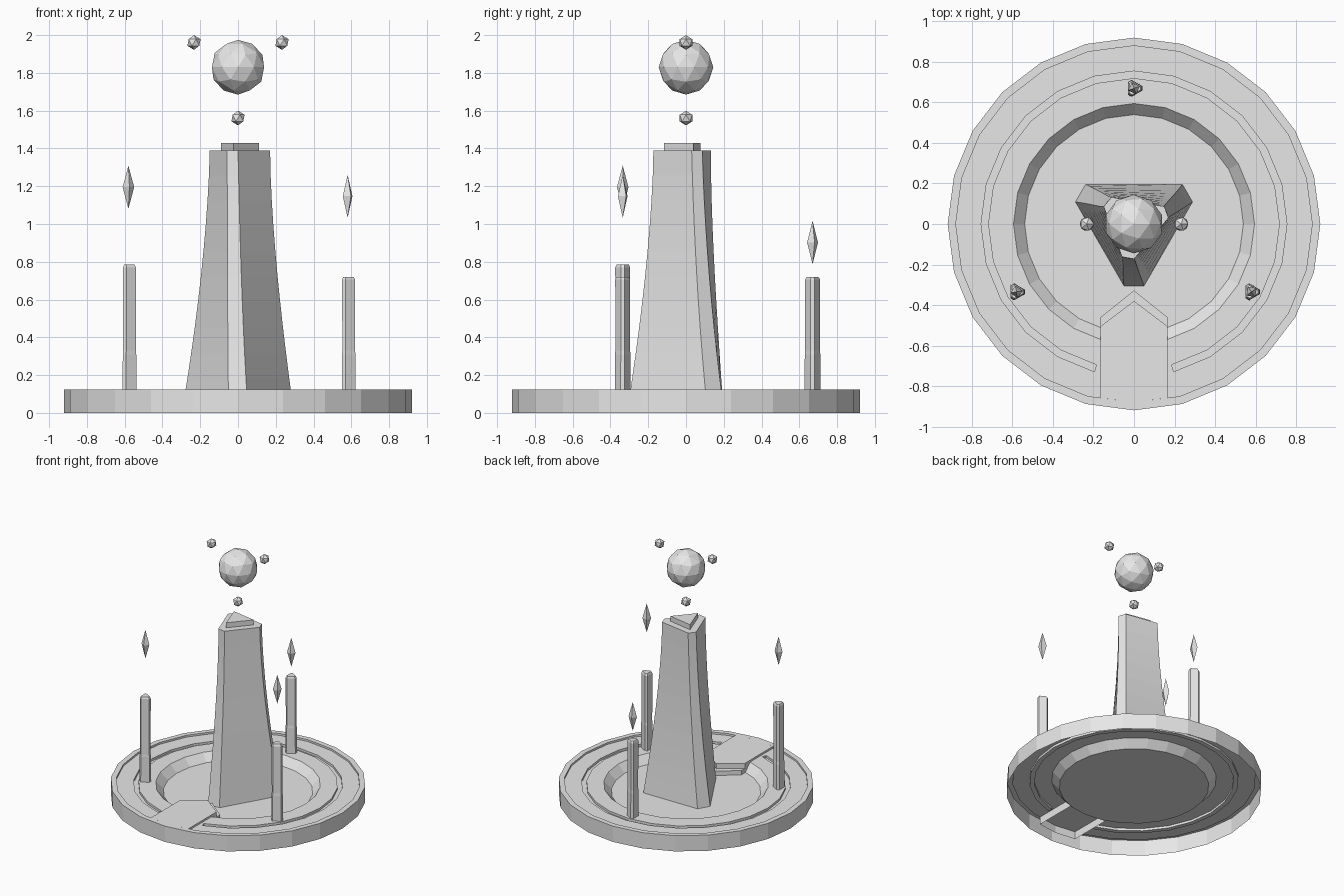
import bpy, bmesh, math
from mathutils import Matrix

if "Cube" in bpy.data.objects:
    bpy.data.objects.remove(bpy.data.objects["Cube"])

stone = bpy.data.materials.new("light_grey_stone")
stone.diffuse_color = (0.8, 0.8, 0.8, 1)
stone.use_nodes = True
stone.node_tree.nodes["Principled BSDF"].inputs["Base Color"].default_value = stone.diffuse_color


def finish(name, bm, loc=(0, 0, 0)):
    bmesh.ops.remove_doubles(bm, verts=bm.verts, dist=1e-5)
    mesh = bpy.data.meshes.new(name)
    bm.to_mesh(mesh)
    bm.free()
    mesh.materials.append(stone)
    ob = bpy.data.objects.new(name, mesh)
    ob.location = loc
    bpy.context.collection.objects.link(ob)
    return ob


def face(bm, pts):
    bm.faces.new([bm.verts.new(p) for p in pts])


def loft(name, rings, loc=(0, 0, 0), top=True, bottom=False):
    """Skin a stack of counter-clockwise rings."""
    bm = bmesh.new()
    n = len(rings[0])
    for low, high in zip(rings, rings[1:]):
        for i in range(n):
            j = (i + 1) % n
            face(bm, (low[i], low[j], high[j], high[i]))
    if top:
        face(bm, rings[-1])
    if bottom:
        face(bm, rings[0][::-1])
    return finish(name, bm, loc)


def cut_triangle(reach, half, z, turn):
    """Triangle with flat corners; the first corner points to -y before turning."""
    ring = []
    for k in range(3):
        for x in (-half, half):
            a = k * math.tau / 3 + turn
            ring.append((x * math.cos(a) + reach * math.sin(a),
                         x * math.sin(a) - reach * math.cos(a), z))
    return ring


# Platform: thin 24-sided shell with rim, groove and sunken bowl
SEG, RING, FLOOR, CUT = 24, 0.11, 0.05, 0.092
outer = [(0.92, 0), (0.92, 0.125), (0.88, 0.125), (0.88, RING)]
groove = [(0.755, RING), (0.755, CUT), (0.72, CUT), (0.72, RING)]
bowl = [(0.595, RING), (0.54, FLOOR)]


def spin(r, z, i):
    a = -math.pi / 2 + i * math.tau / SEG
    return (r * math.cos(a), r * math.sin(a), z)


bm = bmesh.new()
for i in range(SEG):
    plain = i in (0, SEG - 1)
    prof = outer + ([] if plain else groove) + bowl
    for (r0, z0), (r1, z1) in zip(prof, prof[1:]):
        face(bm, (spin(r0, z0, i), spin(r0, z0, i + 1), spin(r1, z1, i + 1), spin(r1, z1, i)))
face(bm, [spin(0.54, FLOOR, i) for i in range(SEG)])
face(bm, [spin(r, z, 1) for r, z in groove])
face(bm, [spin(r, z, SEG - 1) for r, z in groove[::-1]])
finish("platform", bm)

# Entrance bridge with pointed end and a lower step
W = 0.165
deck = [(-W, -0.858), (0, -0.88), (W, -0.858), (W, -0.505), (0, -0.38), (-W, -0.505)]
step = [(-W, -0.505), (0, -0.38), (W, -0.505), (W, -0.46), (0, -0.328), (-W, -0.46)]
for name, outline, top in (("bridge_deck", deck, 0.125), ("bridge_step", step, 0.085)):
    loft(name, [[(x, y, z) for x, y in outline] for z in (FLOOR, top)])

# Tower: tapering, slightly twisted triangular shaft
rings = []
for k in range(11):
    t = k / 10
    s = (1 - t) ** 1.6
    rings.append(cut_triangle(0.17 + 0.135 * s, 0.03 + 0.02 * s,
                              FLOOR + (1.39 - FLOOR) * t, -math.radians(10) * t))
loft("tower", rings)


# Small triangular cap on the tower
def cap_ring(z):
    angles = [-math.pi / 2 - math.radians(11) + k * math.tau / 3 for k in range(3)]
    return [(0.118 * math.cos(a), 0.118 * math.sin(a), z) for a in angles]


loft("tower_cap", [cap_ring(1.39), cap_ring(1.43)])

# Pillars, each with a floating crystal above
posts = [("left", 210, 0.785, 1.195, 10), ("right", 330, 0.72, 1.147, 35),
         ("back", 90, 0.72, 0.902, 20)]
for side, deg, top, mid, turn in posts:
    x = 0.67 * math.cos(math.radians(deg))
    y = 0.67 * math.sin(math.radians(deg))
    levels = [(RING, 1.06), (0.31, 1.04), (0.33, 0.98), (top - 0.015, 1), (top, 0.8)]
    loft(side + "_pillar",
         [cut_triangle(0.04 * s, 0.01 * s, z, math.pi / 2) for z, s in levels], (x, y, 0))
    bm = bmesh.new()
    for sign in (1, -1):
        bmesh.ops.create_cone(bm, segments=4, radius1=0.031, radius2=0, depth=0.114,
                              matrix=Matrix.Diagonal((1, 1, sign, 1))
                              @ Matrix.Translation((0, 0, 0.057)))
    bmesh.ops.rotate(bm, verts=bm.verts, matrix=Matrix.Rotation(math.radians(turn), 3, 'Z'))
    bmesh.ops.recalc_face_normals(bm, faces=bm.faces)
    finish(side + "_crystal", bm, (x, y, mid))

# Floating orb and its three satellites
orbs = [("orb", 2, 0.145, (0, 0, 1.83)), ("lower_satellite", 1, 0.039, (0, 0, 1.561)),
        ("left_satellite", 1, 0.039, (-0.233, 0, 1.961)),
        ("right_satellite", 1, 0.039, (0.233, 0, 1.961))]
for name, sub, radius, loc in orbs:
    bm = bmesh.new()
    bmesh.ops.create_icosphere(bm, subdivisions=sub, radius=radius)
    finish(name, bm, loc)
